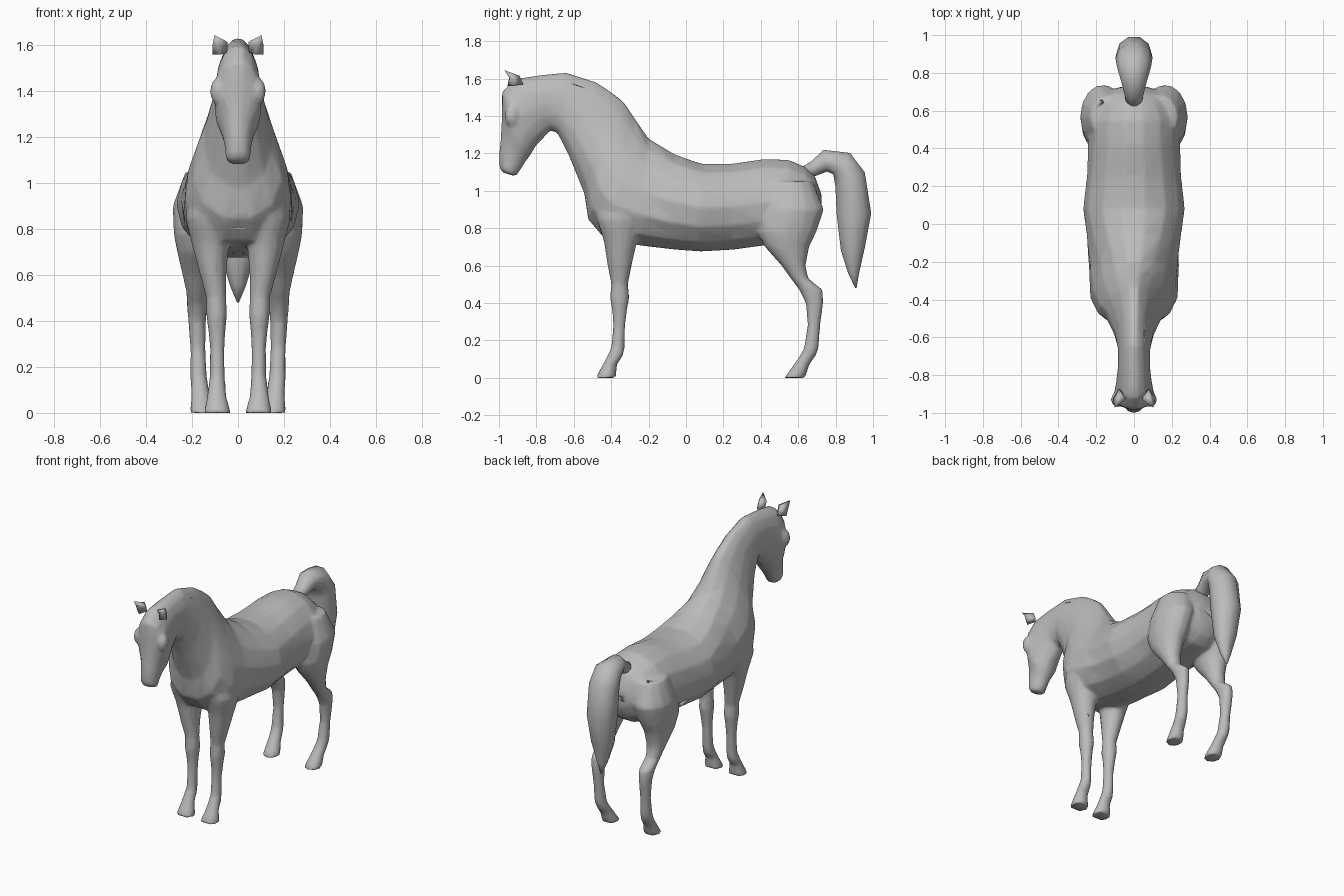
import bpy, bmesh, math
from mathutils import Vector

cube = bpy.data.objects.get("Cube")
if cube:
    bpy.data.objects.remove(cube)

coat = bpy.data.materials.new("grey_coat")
coat.use_nodes = True
colour = (0.5, 0.5, 0.5, 1)
coat.diffuse_color = colour
coat.node_tree.nodes["Principled BSDF"].inputs["Base Color"].default_value = colour


def loft(bm, rings, sides=14):
    """Skin a row of rings: (centre, long half axis, half width, taper of the width)."""
    rows = []
    for centre, axis, width, egg in rings:
        row = []
        for i in range(sides):
            a = math.tau * i / sides
            side = width * math.cos(a) * (1 - egg * math.sin(a))
            row.append(bm.verts.new(centre + axis * math.sin(a) + Vector((side, 0, 0))))
        rows.append(row)
    for r, s in zip(rows, rows[1:]):
        for i in range(sides):
            j = (i + 1) % sides
            bm.faces.new((r[i], r[j], s[j], s[i]))
    bm.faces.new(rows[0])
    bm.faces.new(rows[-1])


def spine_rings(table):
    """Rings given by upper y, z, lower y, z, half width and taper."""
    for uy, uz, ly, lz, width, egg in table:
        up, low = Vector((0, uy, uz)), Vector((0, ly, lz))
        yield (up + low) / 2, (up - low) / 2, width, egg


def leg_rings(table, side):
    """Level rings given by height, front y, back y, centre x and half width."""
    for z, front, back, x, width in table:
        yield (Vector((side * x, (front + back) / 2, z)),
               Vector((0, (back - front) / 2, 0)), width, 0)


def finish(name, bm):
    bmesh.ops.recalc_face_normals(bm, faces=bm.faces)
    mesh = bpy.data.meshes.new(name)
    bm.to_mesh(mesh)
    bm.free()
    mesh.materials.append(coat)
    mesh.shade_smooth()
    obj = bpy.data.objects.new(name, mesh)
    bpy.context.collection.objects.link(obj)
    return obj


# Rump, barrel, chest, neck and head
trunk = [
    (.725, .98, .725, .86, .08, 0),
    (.69, 1.08, .69, .78, .16, 0),
    (.64, 1.13, .63, .73, .21, .1),
    (.55, 1.17, .53, .72, .24, .1),
    (.42, 1.175, .40, .70, .245, .1),
    (.25, 1.15, .25, .68, .25, 0),
    (.08, 1.15, .08, .67, .27, 0),
    (-.06, 1.20, -.06, .68, .25, .1),
    (-.20, 1.285, -.24, .70, .23, .35),
    (-.27, 1.39, -.44, .74, .215, .45),
    (-.33, 1.48, -.525, .84, .18, .45),
    (-.40, 1.535, -.545, .98, .14, .35),
    (-.48, 1.585, -.63, 1.19, .105, .25),
    (-.64, 1.635, -.69, 1.31, .085, .1),
    (-.79, 1.62, -.725, 1.32, .085, 0),
    (-.92, 1.60, -.76, 1.28, .095, 0),
    (-.985, 1.53, -.80, 1.24, .105, 0),
    (-.985, 1.40, -.83, 1.19, .10, 0),
    (-.99, 1.29, -.86, 1.15, .07, 0),
    (-1.0, 1.20, -.885, 1.11, .057, 0),
    (-1.0, 1.13, -.905, 1.08, .054, 0),
    (-.985, 1.10, -.925, 1.08, .035, 0),
]
fore_leg = [
    (.98, -.46, -.20, .12, .09),
    (.85, -.48, -.22, .135, .095),
    (.73, -.44, -.26, .12, .08),
    (.60, -.42, -.29, .108, .058),
    (.50, -.40, -.31, .095, .044),
    (.43, -.408, -.302, .093, .046),
    (.36, -.395, -.315, .092, .038),
    (.28, -.39, -.325, .09, .032),
    (.16, -.40, -.328, .09, .033),
    (.12, -.42, -.335, .092, .038),
    (.07, -.445, -.37, .092, .042),
    (0, -.485, -.373, .09, .06),
]
hind_leg = [
    (1.05, .45, .68, .13, .10),
    (.90, .40, .74, .165, .12),
    (.78, .38, .70, .175, .105),
    (.70, .42, .66, .18, .085),
    (.60, .51, .64, .182, .06),
    (.53, .56, .655, .18, .047),
    (.47, .605, .733, .178, .045),
    (.40, .64, .735, .178, .039),
    (.28, .65, .718, .175, .033),
    (.16, .63, .71, .172, .037),
    (.12, .61, .695, .168, .039),
    (.07, .575, .66, .162, .042),
    (0, .525, .638, .156, .055),
]
bm = bmesh.new()
loft(bm, spine_rings(trunk))
for side in (1, -1):
    loft(bm, leg_rings(fore_leg, side))
    loft(bm, leg_rings(hind_leg, side))
    # Brow above the eye
    brow = bmesh.ops.create_icosphere(bm, subdivisions=2, radius=1)["verts"]
    bmesh.ops.scale(bm, vec=(.035, .04, .06), verts=brow)
    bmesh.ops.translate(bm, vec=(side * .088, -.93, 1.40), verts=brow)
body = finish("body_head_and_legs", bm)

# Blend the lofts into one skin
remesh = body.modifiers.new("fuse", 'REMESH')
remesh.mode = 'VOXEL'
remesh.voxel_size = .011
remesh.use_smooth_shade = True
soften = body.modifiers.new("soften", 'SMOOTH')
soften.factor = .5
soften.iterations = 6
thin = body.modifiers.new("thin", 'DECIMATE')
thin.ratio = .12
thin.use_symmetry = True

# Tail arching up and hanging behind
tail = [
    (.62, 1.13, .64, 1.06, .04, 0),
    (.67, 1.16, .70, 1.08, .05, 0),
    (.735, 1.222, .755, 1.10, .065, 0),
    (.88, 1.205, .785, 1.085, .09, 0),
    (.96, 1.10, .795, 1.02, .098, 0),
    (.995, .88, .80, .88, .095, 0),
    (.96, .70, .825, .68, .075, 0),
    (.925, .55, .865, .56, .035, 0),
    (.912, .48, .905, .48, .004, 0),
]
bm = bmesh.new()
loft(bm, spine_rings(tail), 10)
finish("tail", bm)

# Pointed ears, hollow side forward
for side, name in ((1, "left_ear"), (-1, "right_ear")):
    bm = bmesh.new()
    outline = ((.045, -.91, 1.57), (.075, -.955, 1.56), (.11, -.92, 1.56), (.078, -.87, 1.57))
    base = [bm.verts.new((side * x, y, z)) for x, y, z in outline]
    middle = [bm.verts.new((side * x, y - .02, z + .045)) for x, y, z in outline]
    middle[1].co.y += .03
    tip = bm.verts.new((side * .102, -.972, 1.645))
    for i in range(4):
        j = (i + 1) % 4
        bm.faces.new((base[i], base[j], middle[j], middle[i]))
        bm.faces.new((middle[i], middle[j], tip))
    bm.faces.new(base)
    finish(name, bm)
